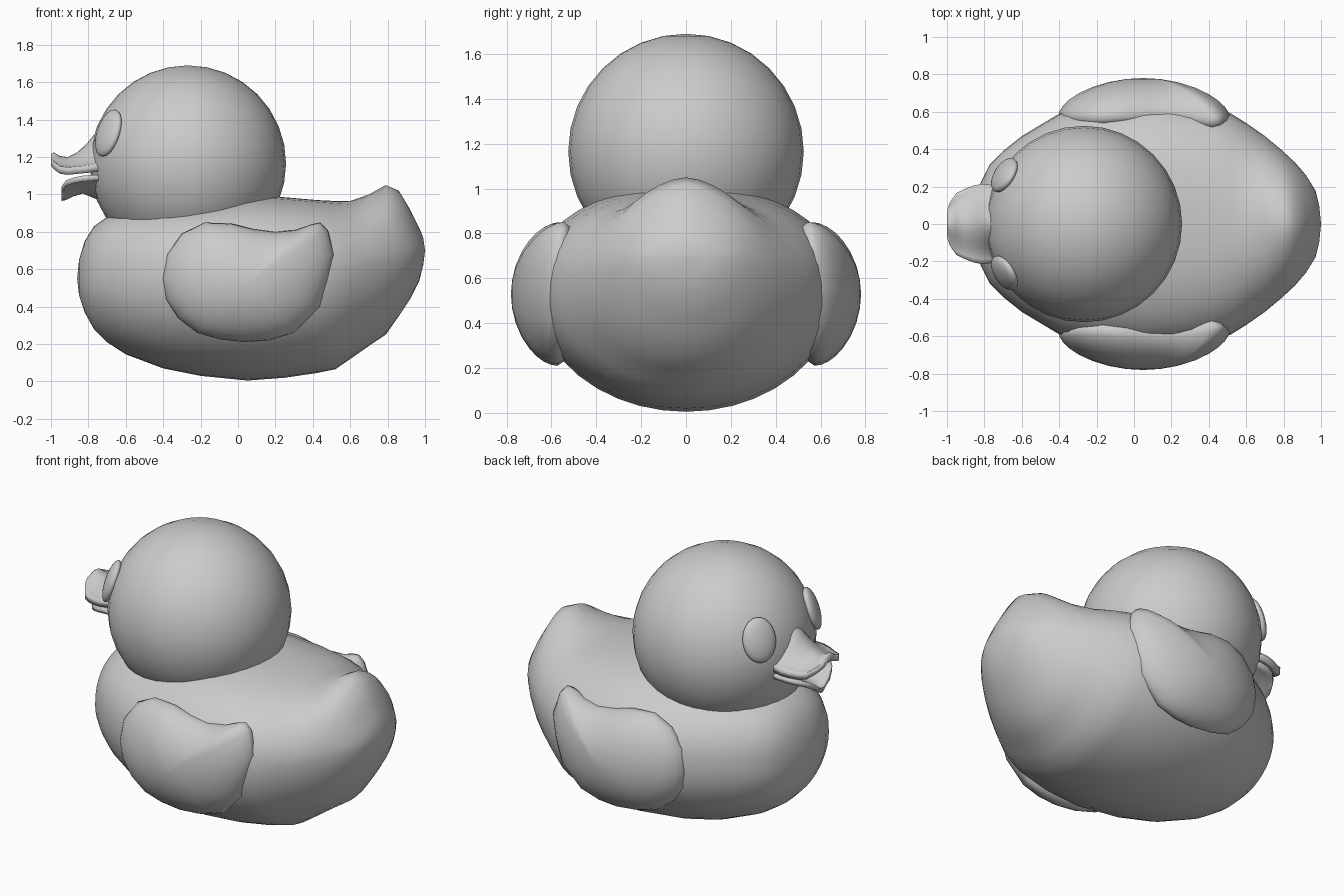
import bpy, bmesh
from math import sin, cos, pi, sqrt
from mathutils import Vector, Matrix

if "Cube" in bpy.data.objects:
    bpy.data.objects.remove(bpy.data.objects["Cube"])


def loft(name, rings):
    """Skin a list of closed, equally sized rings and cap both ends."""
    bm = bmesh.new()
    vs = [[bm.verts.new(p) for p in r] for r in rings]
    n = len(vs[0])
    for a, b in zip(vs, vs[1:]):
        for i in range(n):
            bm.faces.new((a[i], a[(i + 1) % n], b[(i + 1) % n], b[i]))
    bm.faces.new(vs[0])
    bm.faces.new(vs[-1])
    bmesh.ops.remove_doubles(bm, verts=bm.verts, dist=0.0005)
    bmesh.ops.recalc_face_normals(bm, faces=bm.faces)
    return finish(name, bm)


def finish(name, bm):
    for f in bm.faces:
        f.smooth = True
    me = bpy.data.meshes.new(name)
    bm.to_mesh(me)
    bm.free()
    ob = bpy.data.objects.new(name, me)
    bpy.context.collection.objects.link(ob)
    return ob


def ellipsoid(name, matrix, seg=32):
    bm = bmesh.new()
    bmesh.ops.create_uvsphere(bm, u_segments=seg, v_segments=seg // 2, radius=1, matrix=matrix)
    return finish(name, bm)


# Body: cross-sections along x (x, half width, bottom, top)
BODY = [(-.86, .002, .549, .551), (-.85, .11, .46, .65), (-.82, .22, .37, .75),
        (-.77, .32, .28, .83), (-.7, .39, .21, .88), (-.6, .47, .145, .92),
        (-.4, .59, .07, .96), (-.2, .65, .03, .98), (.05, .675, .005, 1.0),
        (.25, .665, .02, .985), (.42, .63, .045, .97), (.52, .59, .065, .965),
        (.6, .54, .12, .965), (.7, .47, .19, 1.0), (.79, .395, .25, 1.05),
        (.86, .33, .35, 1.02), (.92, .26, .44, .92), (.97, .18, .54, .82),
        (.99, .1, .62, .77), (1.0, .002, .699, .701)]


def body_ring(x, w, zb, zt):
    zw = .55 if x < .4 else .55 + .15 * (x - .4) / .6
    k = min(1, max(0, (x - .45) / .3))
    p = 2.4 - .75 * k
    ring = []
    for i in range(40):
        a = 2 * pi * i / 40
        c, s = cos(a), sin(a)
        y = w * c
        if s >= 0:
            z = zw + (zt - zw) * max(0, 1 - abs(c) ** p) ** (1 / p)
        else:
            z = zw + (zw - zb) * s
        ring.append((x, y, z))
    return ring


loft("body", [body_ring(*r) for r in BODY])

# Head
HEAD = Vector((-.268, 0, 1.165))
ellipsoid("head", Matrix.Translation(HEAD) @ Matrix.Scale(.525, 4))

# Wings: side outline inflated outward
WING = [(-.405, .55), (-.38, .68), (-.3, .79), (-.18, .85), (-.04, .845), (.08, .815),
        (.2, .80), (.31, .81), (.39, .84), (.44, .85), (.48, .81), (.515, .68),
        (.485, .55), (.44, .4), (.3, .26), (.17, .22), (.04, .21), (-.1, .225),
        (-.22, .26), (-.32, .34), (-.385, .44)]


def wing_ring(side, s, bulge):
    ring = []
    for x, z in WING:
        dx, dz = (x - .05) * s, (z - .53) * s
        base = .615 - .4 * dz * dz - .2 * dx * dx
        ring.append((.05 + dx, side * (base + bulge), .53 + dz))
    return ring


for side, label in ((1, "left"), (-1, "right")):
    steps = [(.05, -.07), (.6, -.06), (.93, -.04)]
    steps += [(s, .165 * sqrt(1 - s * s)) for s in (1, .985, .94, .87, .76, .6, .4, .2, .02)]
    loft(label + "_wing", [wing_ring(side, s, b) for s, b in steps])

    # Eye disc lying on the head surface
    n = Vector((-.43, side * .265, .165)).normalized()
    u = Vector((0, 0, 1)).cross(n).normalized()
    v = n.cross(u)
    rot = Matrix((u, v, n)).transposed().to_4x4()
    size = Matrix.Diagonal((.102, .132, .04, 1))
    ellipsoid(label + "_eye", Matrix.Translation(HEAD + n * .525) @ rot @ size, 24)


# Beak halves: curved sheets (x, half width, centre height, edge height)
def beak_ring(x, w, mid, edge, thick):
    ts = [i / 8 - 1 for i in range(17)]
    h = [edge + (mid - edge) * cos(pi / 2 * t) ** 2 for t in ts]
    top = [(x, w * t, z) for t, z in zip(ts, h)]
    low = [(x, w * t * .98, z - thick) for t, z in zip(ts, h)]
    return top + low[::-1]


UPPER = [(-.7, .19, 1.36, 1.16), (-.77, .21, 1.32, 1.16), (-.81, .215, 1.27, 1.155),
         (-.86, .205, 1.225, 1.15), (-.91, .185, 1.2, 1.145), (-.95, .165, 1.205, 1.15),
         (-.985, .115, 1.225, 1.175), (-1.0, .07, 1.215, 1.195)]
LOWER = [(-.7, .19, .98, 1.105), (-.77, .205, 1.01, 1.105), (-.83, .2, 1.035, 1.1),
         (-.88, .18, 1.02, 1.09), (-.92, .14, 1.0, 1.075), (-.945, .08, .995, 1.04)]
loft("upper_beak", [beak_ring(*r, .04) for r in UPPER])
loft("lower_beak", [beak_ring(*r, .03) for r in LOWER])
